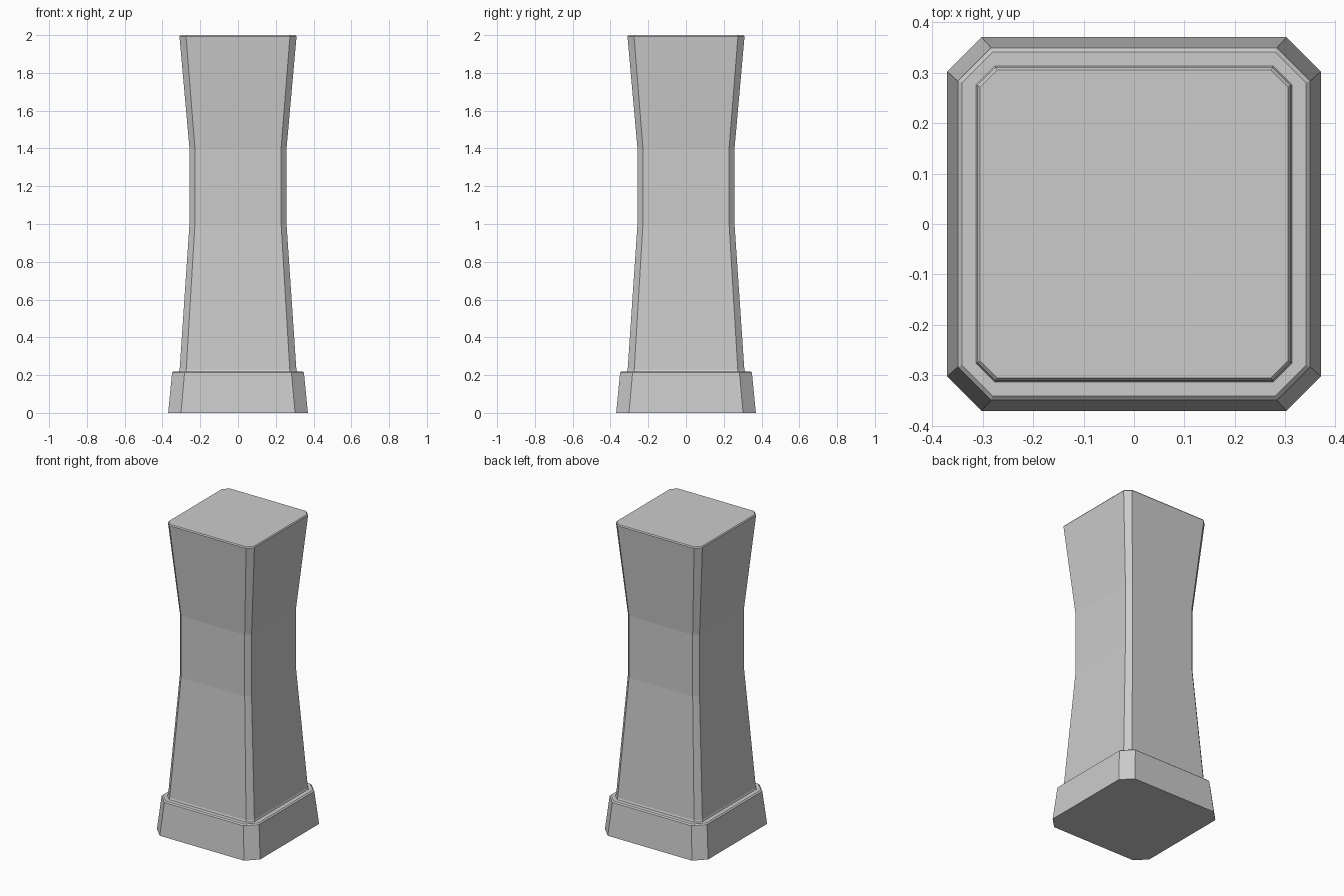
import bpy
import bmesh

cube = bpy.data.objects.get("Cube")
if cube:
    bpy.data.objects.remove(cube, do_unlink=True)

# Single stone colour
stone = bpy.data.materials.new("light_grey_stone")
stone.use_nodes = True
colour = (0.6, 0.6, 0.6, 1)
stone.diffuse_color = colour
stone.node_tree.nodes["Principled BSDF"].inputs["Base Color"].default_value = colour


def chamfered_loft(name, sections):
    """Stack square rings with cut corners: (height, half width, half flat)."""
    bm = bmesh.new()
    rings = []
    for z, w, f in sections:
        outline = [(w, -f), (w, f), (f, w), (-f, w),
                   (-w, f), (-w, -f), (-f, -w), (f, -w)]
        rings.append([bm.verts.new((x, y, z)) for x, y in outline])
    for low, high in zip(rings, rings[1:]):
        for i in range(len(low)):
            j = (i + 1) % len(low)
            bm.faces.new((low[i], low[j], high[j], high[i]))
    bm.faces.new(rings[0][::-1])
    bm.faces.new(rings[-1])
    mesh = bpy.data.meshes.new(name)
    bm.to_mesh(mesh)
    bm.free()
    mesh.materials.append(stone)
    obj = bpy.data.objects.new(name, mesh)
    bpy.context.collection.objects.link(obj)
    return obj


# Tapered plinth with a softened top rim
chamfered_loft("plinth", [(0, 0.37, 0.302), (0.213, 0.349, 0.283),
                          (0.22, 0.341, 0.28)])

# Waisted shaft with a small foot flare and softened top rim
chamfered_loft("shaft", [(0.215, 0.315, 0.276), (0.23, 0.309, 0.274),
                         (1.0, 0.257, 0.228), (1.4, 0.257, 0.228),
                         (1.993, 0.31, 0.275), (2.0, 0.305, 0.271)])
